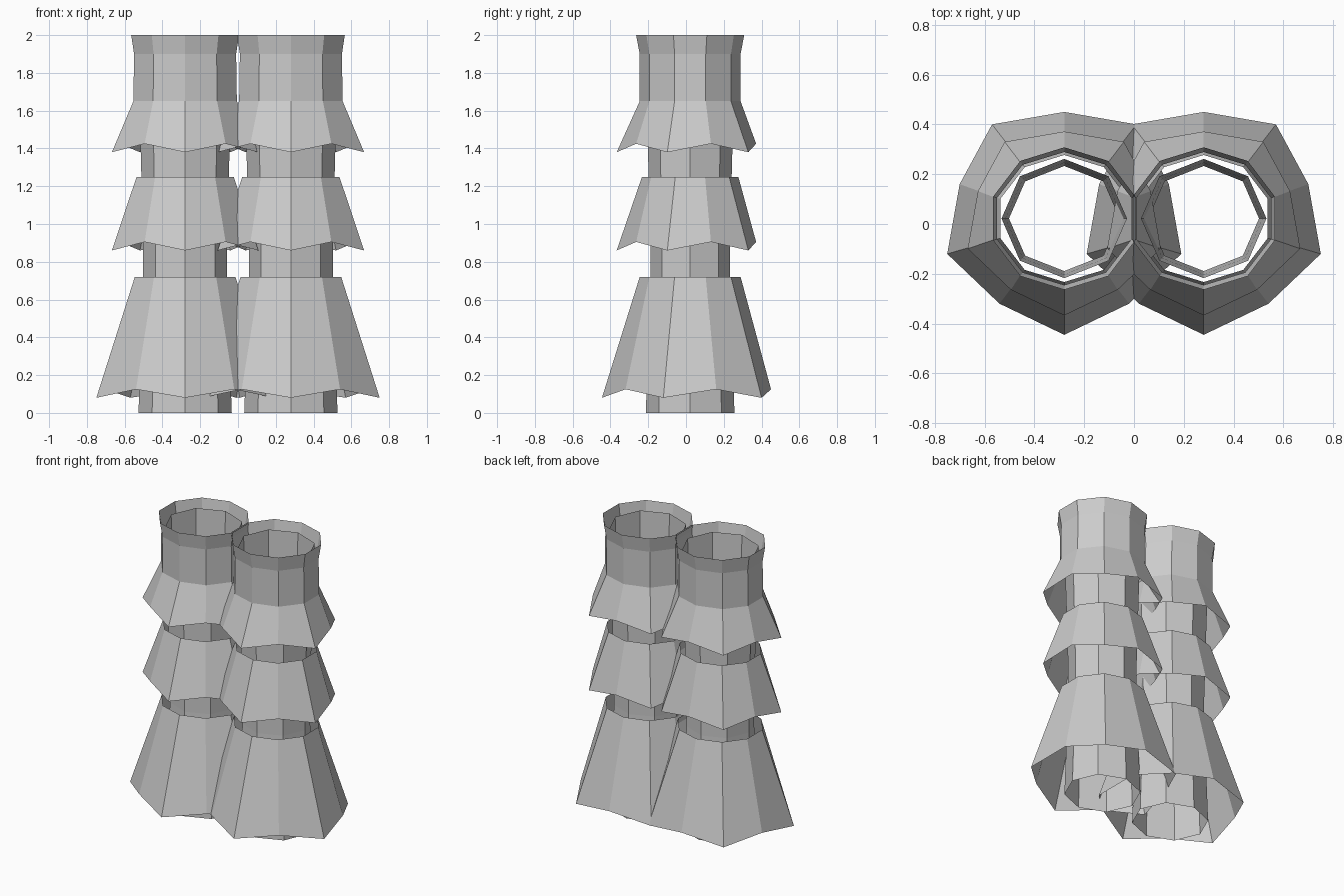
import bpy, bmesh, math

cube = bpy.data.objects.get("Cube")
if cube:
    bpy.data.objects.remove(cube, do_unlink=True)

grey = bpy.data.materials.new("plain grey")
grey.use_nodes = True
grey.diffuse_color = (0.6, 0.6, 0.6, 1)
grey.node_tree.nodes["Principled BSDF"].inputs["Base Color"].default_value = (0.6, 0.6, 0.6, 1)

LEG_X, LEG_Y = 0.28, 0.022

# Half of the uneven hem, from front to back, relative to the leg axis
HALF_HEM = [(0, -0.445), (0.26, -0.32), (0.47, -0.12),
            (0.42, 0.16), (0.29, 0.40), (0, 0.45)]
HEM = HALF_HEM + [(-x, y) for x, y in HALF_HEM[-2:0:-1]]


def ring(sides, rx, ry, z):
    """Regular ring starting at the front."""
    steps = [math.tau * i / sides - math.pi / 2 for i in range(sides)]
    return [(rx * math.cos(a), LEG_Y + ry * math.sin(a), z) for a in steps]


def hem(scale, z):
    """Wavy hem whose points alternate between low and high."""
    return [(x * scale, y * scale, z + 0.045 * (i % 2)) for i, (x, y) in enumerate(HEM)]


def shell(name, rings, x):
    """Open flat-shaded surface through a stack of rings."""
    bm = bmesh.new()
    loops = [[bm.verts.new(p) for p in r] for r in rings]
    for low, high in zip(loops, loops[1:]):
        n = len(low)
        for i in range(n):
            j = (i + 1) % n
            bm.faces.new((low[i], low[j], high[j], high[i]))
    mesh = bpy.data.meshes.new(name)
    bm.to_mesh(mesh)
    bm.free()
    mesh.materials.append(grey)
    obj = bpy.data.objects.new(name, mesh)
    obj.location.x = x
    bpy.context.collection.objects.link(obj)


LEG_PROFILE = [(0, 0.247), (0.72, 0.222), (0.9, 0.222), (1.42, 0.236), (1.95, 0.252)]

for side, x in (("left", LEG_X), ("right", -LEG_X)):
    # Inner leg tube
    shell(side + "_leg", [ring(8, r, r * 0.95, z) for z, r in LEG_PROFILE], x)
    # Lower, middle and upper flared tiers; the upper one rises into a collar
    shell(side + "_lower_flare", [hem(1, 0.08), ring(10, 0.28, 0.267, 0.72)], x)
    shell(side + "_middle_flare", [hem(0.825, 0.86), ring(10, 0.27, 0.255, 1.25)], x)
    shell(side + "_upper_flare", [hem(0.825, 1.38), ring(10, 0.288, 0.267, 1.65),
                                  ring(10, 0.284, 0.267, 1.9), ring(10, 0.3, 0.286, 2)], x)
